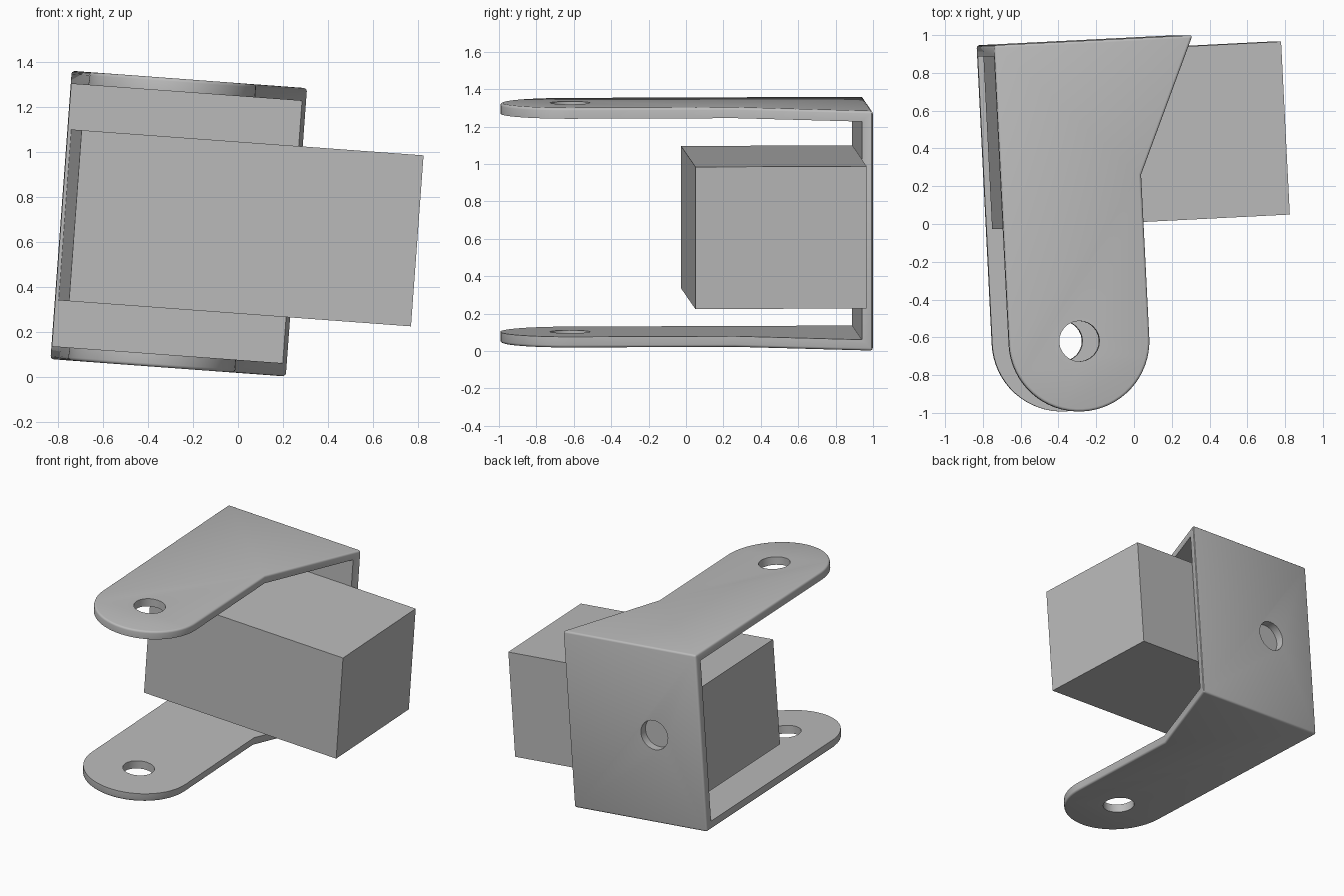
import bpy, bmesh, math
from mathutils import Matrix, Vector

cube = bpy.data.objects.get("Cube")
if cube:
    bpy.data.objects.remove(cube, do_unlink=True)

WIDTH, HEIGHT, THICK = 1.055, 1.285, 0.058   # bracket back plate and sheet thickness
ARM_R, ARM_V, KINK_V = 0.3725, -1.587, -0.723  # arm end radius, its centre, start of the flare
HOLE_R = 0.107

# Local frame: origin at the top back corner, tilted and turned slightly
POSE = (Matrix.Translation((-0.74, 0.946, 1.36))
        @ Matrix.Rotation(0.0735, 4, 'Y') @ Matrix.Rotation(0.0505, 4, 'Z'))

grey = bpy.data.materials.new("plain grey")
grey.use_nodes = True
grey.diffuse_color = (0.5, 0.5, 0.5, 1)
grey.node_tree.nodes["Principled BSDF"].inputs["Base Color"].default_value = (0.5, 0.5, 0.5, 1)


def make_object(name, bm):
    bmesh.ops.recalc_face_normals(bm, faces=bm.faces)
    mesh = bpy.data.meshes.new(name)
    bm.to_mesh(mesh)
    bm.free()
    mesh.materials.append(grey)
    obj = bpy.data.objects.new(name, mesh)
    bpy.context.collection.objects.link(obj)
    obj.matrix_world = POSE
    return obj


def box(name, low, high):
    low, high = Vector(low), Vector(high)
    bm = bmesh.new()
    bmesh.ops.create_cube(bm, size=1, matrix=Matrix.Translation((low + high) / 2)
                          @ Matrix.Diagonal((*(high - low), 1)))
    return make_object(name, bm)


def drill(name, centre, depth, rotation=Matrix()):
    bm = bmesh.new()
    bmesh.ops.create_cone(bm, cap_ends=True, segments=24, radius1=HOLE_R, radius2=HOLE_R,
                          depth=depth, matrix=Matrix.Translation(centre) @ rotation)
    return make_object(name, bm)


# Bracket blank: arm outline extruded over the full height
steps = 32
outline = [(WIDTH, 0), (0, 0)]
for i in range(steps + 1):
    a = math.pi + math.pi * i / steps
    outline.append((ARM_R + ARM_R * math.cos(a), ARM_V + ARM_R * math.sin(a)))
outline.append((2 * ARM_R, KINK_V))

bm = bmesh.new()
face = bm.faces.new([bm.verts.new((u, v, 0)) for u, v in outline])
extruded = bmesh.ops.extrude_face_region(bm, geom=[face])
bmesh.ops.translate(bm, vec=(0, 0, -HEIGHT),
                    verts=[g for g in extruded["geom"] if isinstance(g, bmesh.types.BMVert)])
bmesh.ops.recalc_face_normals(bm, faces=bm.faces)

# Round the outer rims and the upright back edges
rims = [e for e in bm.edges
        if abs(e.verts[0].co.z - e.verts[1].co.z) < 0.01
        or all(abs(v.co.y) < 0.001 for v in e.verts)]
bmesh.ops.bevel(bm, geom=rims, offset=0.014, segments=3, profile=0.5, affect='EDGES')
bracket = make_object("bracket", bm)

# Hollow the bracket and drill the arm and back plate holes
cutters = [
    box("cavity_cutter", (-1, -3, THICK - HEIGHT), (2, -THICK, -THICK)),
    drill("arm_hole_cutter", (ARM_R, ARM_V, -HEIGHT / 2), 2),
    drill("back_hole_cutter", (ARM_R, 0, -HEIGHT / 2), 0.4, Matrix.Rotation(math.pi / 2, 4, 'X')),
]
bpy.context.view_layer.objects.active = bracket
for cutter in cutters:
    cutter.hide_render = True
    mod = bracket.modifiers.new("cut", 'BOOLEAN')
    mod.operation, mod.solver, mod.object = 'DIFFERENCE', 'EXACT', cutter
    bpy.ops.object.modifier_apply(modifier=mod.name)
for cutter in cutters:
    bpy.data.objects.remove(cutter, do_unlink=True)

bpy.ops.object.select_all(action='DESELECT')
bracket.select_set(True)
bpy.ops.object.shade_smooth_by_angle(angle=math.radians(32))

# Block held against the back plate
box("block", (0.015, -0.975, -1.022), (1.541, -THICK, -0.26))
